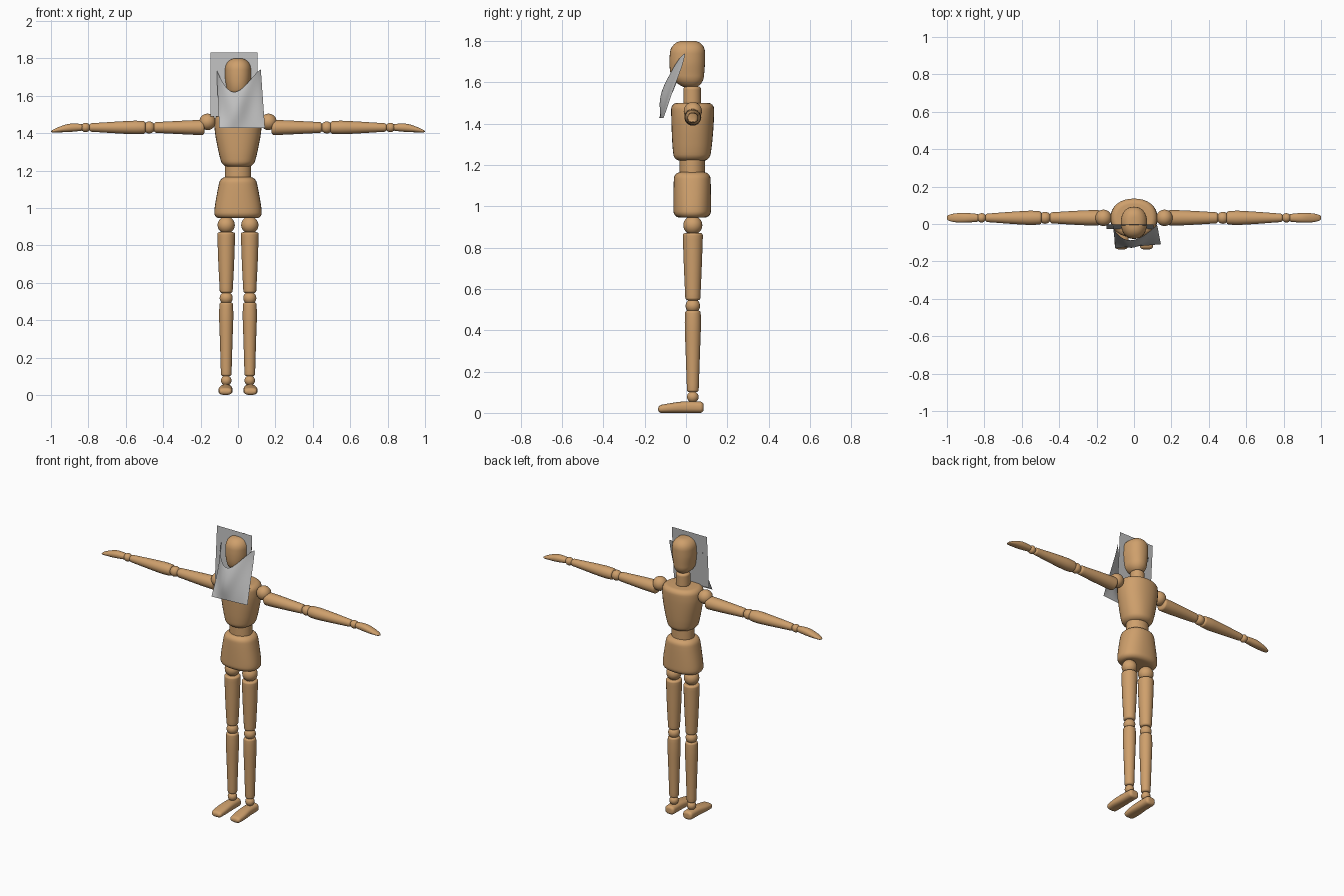
import bpy, bmesh
from math import sin, cos, pi, sqrt

cube = bpy.data.objects.get("Cube")
if cube:
    bpy.data.objects.remove(cube, do_unlink=True)


def material(name, rgb):
    m = bpy.data.materials.new(name)
    m.use_nodes = True
    color = (*rgb, 1)
    m.diffuse_color = color
    m.node_tree.nodes["Principled BSDF"].inputs["Base Color"].default_value = color
    return m


WOOD = material("warm wood", (0.62, 0.35, 0.15))
CLOTH = material("grey cloth", (0.52, 0.52, 0.52))
DEPTH = 0.033  # y of the body's centre line


def finish(name, bm, mat, solid=True):
    if solid:
        bmesh.ops.recalc_face_normals(bm, faces=bm.faces[:])
    mesh = bpy.data.meshes.new(name)
    bm.to_mesh(mesh)
    bm.free()
    mesh.materials.append(mat)
    obj = bpy.data.objects.new(name, mesh)
    bpy.context.collection.objects.link(obj)
    bpy.ops.object.select_all(action='DESELECT')
    obj.select_set(True)
    bpy.context.view_layer.objects.active = obj
    bpy.ops.object.shade_smooth_by_angle(angle=0.8)
    return obj


def sample(rings, t):
    """Smooth interpolation between the given cross-sections."""
    def slope(i, k):
        a, b = max(i - 1, 0), min(i + 1, len(rings) - 1)
        return (rings[b][k] - rings[a][k]) / (rings[b][0] - rings[a][0])
    i = 0
    while i < len(rings) - 2 and t > rings[i + 1][0]:
        i += 1
    h = rings[i + 1][0] - rings[i][0]
    s = (t - rings[i][0]) / h
    s2, s3 = s * s, s * s * s
    return [(2*s3 - 3*s2 + 1) * rings[i][k] + (3*s2 - 2*s3) * rings[i + 1][k]
            + h * ((s3 - 2*s2 + s) * slope(i, k) + (s3 - s2) * slope(i + 1, k))
            for k in range(1, 5)]


def loft(name, axis, rings, fillet, power=2.0, side=1, segs=32):
    """Rings are (position, centre a, centre b, radius a, radius b); ends are rounded."""
    lo, hi = rings[0][0], rings[-1][0]
    arc = [fillet * (1 - cos(pi / 2 * k / 6)) for k in range(6)]
    body = [lo + fillet + (hi - lo - 2 * fillet) * k / 16 for k in range(17)]
    stations = [lo + d for d in arc] + body + [hi - d for d in reversed(arc)]
    bm = bmesh.new()
    loops = []
    for t in stations:
        ca, cb, ra, rb = sample(rings, t)
        d = min(t - lo, hi - t, fillet)
        inset = fillet - sqrt(max(fillet ** 2 - (fillet - d) ** 2, 0))
        ra, rb = max(ra - inset, 0.002), max(rb - inset, 0.002)
        loop = []
        for k in range(segs):
            c, s = cos(2 * pi * k / segs), sin(2 * pi * k / segs)
            a = ca + ra * abs(c) ** (2 / power) * (1 if c > 0 else -1)
            b = cb + rb * abs(s) ** (2 / power) * (1 if s > 0 else -1)
            p = {'x': (t, a, b), 'y': (a, t, b), 'z': (a, b, t)}[axis]
            loop.append(bm.verts.new((p[0] * side, p[1], p[2])))
        loops.append(loop)
    for l0, l1 in zip(loops, loops[1:]):
        for k in range(segs):
            n = (k + 1) % segs
            bm.faces.new((l0[k], l0[n], l1[n], l1[k]))
    bm.faces.new(loops[0])
    bm.faces.new(loops[-1])
    return finish(name, bm, WOOD)


def ball(name, x, z, r):
    bm = bmesh.new()
    bmesh.ops.create_uvsphere(bm, u_segments=24, v_segments=16, radius=r)
    bmesh.ops.translate(bm, verts=bm.verts[:], vec=(x, DEPTH, z))
    return finish(name, bm, WOOD)


def sheet(name, point, n=24):
    bm = bmesh.new()
    g = [[bm.verts.new(point(i / n, j / n)) for i in range(n + 1)] for j in range(n + 1)]
    for j in range(n):
        for i in range(n):
            bm.faces.new((g[j][i], g[j + 1][i], g[j + 1][i + 1], g[j][i + 1]))
    return finish(name, bm, CLOTH, solid=False)


# Head, neck and trunk
loft("head", 'z', [(1.57, 0, 0.022, 0.052, 0.058), (1.63, 0, 0.008, 0.061, 0.079),
                   (1.70, 0, 0.006, 0.07, 0.086), (1.80, 0, 0.01, 0.068, 0.082)], 0.055, 2.2)
loft("neck", 'z', [(1.49, 0, 0.03, 0.043, 0.043), (1.58, 0, 0.03, 0.043, 0.043)], 0.015)
loft("chest", 'z', [(1.22, 0, 0.028, 0.083, 0.086), (1.30, 0, 0.03, 0.104, 0.096),
                    (1.42, 0, 0.032, 0.125, 0.103), (1.50, 0, 0.032, 0.122, 0.104)], 0.03, 2.2)
loft("waist", 'z', [(1.15, 0, 0.03, 0.07, 0.061), (1.23, 0, 0.03, 0.07, 0.061)], 0.012)
loft("pelvis", 'z', [(0.945, 0, 0.03, 0.128, 0.09), (1.0, 0, 0.03, 0.125, 0.091),
                     (1.10, 0, 0.03, 0.108, 0.09), (1.165, 0, 0.03, 0.094, 0.087)], 0.03, 2.3)

# Limbs, once for each side
for label, side in (("left", 1), ("right", -1)):
    leg = 0.063
    ball(label + "_hip_ball", side * leg, 0.908, 0.046)
    loft(label + "_thigh", 'z', [(0.545, leg, DEPTH, 0.034, 0.036), (0.70, leg, DEPTH, 0.042, 0.043),
                                 (0.87, leg, DEPTH, 0.048, 0.049)], 0.012, side=side)
    ball(label + "_knee_ball", side * leg, 0.518, 0.035)
    loft(label + "_shin", 'z', [(0.10, leg, DEPTH, 0.028, 0.028), (0.30, leg, DEPTH, 0.034, 0.035),
                                (0.42, leg, DEPTH, 0.038, 0.039), (0.495, leg, DEPTH, 0.036, 0.038)],
         0.012, side=side)
    ball(label + "_ankle_ball", side * leg, 0.077, 0.028)
    loft(label + "_foot", 'y', [(-0.135, 0.067, 0.018, 0.034, 0.018), (-0.07, 0.067, 0.024, 0.038, 0.024),
                                (0.0, 0.065, 0.028, 0.035, 0.028), (0.085, 0.064, 0.027, 0.033, 0.027)],
         0.016, 2.6, side=side)

    arm = 1.43
    ball(label + "_shoulder_ball", side * 0.163, 1.46, 0.044)
    loft(label + "_upper_arm", 'x', [(0.18, DEPTH, arm, 0.041, 0.041), (0.26, DEPTH, arm, 0.04, 0.038),
                                     (0.45, DEPTH, arm, 0.029, 0.028)], 0.014, side=side)
    ball(label + "_elbow_ball", side * 0.475, arm, 0.032)
    loft(label + "_forearm", 'x', [(0.495, DEPTH, arm, 0.035, 0.034), (0.56, DEPTH, arm, 0.038, 0.036),
                                   (0.795, DEPTH, arm, 0.022, 0.022)], 0.012, side=side)
    ball(label + "_wrist_ball", side * 0.815, arm, 0.025)
    loft(label + "_hand", 'x', [(0.83, DEPTH, 1.431, 0.02, 0.018), (0.90, DEPTH, 1.428, 0.026, 0.022),
                                (0.96, DEPTH, 1.418, 0.023, 0.014), (1.0, DEPTH, 1.408, 0.013, 0.005)],
         0.01, 2.2, side=side)


# Flat cloth standing through the head
def panel_point(u, v):
    return (-0.148 + 0.253 * u, -0.004 - 0.022 * v, 1.83 - 0.34 * v)


# Cloth draped under the chin, with raised corners and soft folds
def drape_point(u, v):
    sag = max(sin(pi * u ** 0.76), 0) ** 1.3
    mid = sin(pi * u)
    top_z = 1.74 - 0.12 * sag
    top_y = -0.004 - 0.083 * sag ** 0.7
    bottom_y = -0.13 + 0.022 * u
    s = v ** (1.25 - 0.45 * mid)
    fold = 0.007 * sin(pi * v) * sin(3 * pi * u + 2 * v)
    return ((-0.115 + 0.015 * v) * (1 - u) + (0.122 + 0.022 * v) * u,
            top_y + (bottom_y - top_y) * s - 0.012 * sin(pi * v) * mid + fold,
            top_z + (1.428 - top_z) * v)


sheet("back_cloth", panel_point, 4)
sheet("draped_cloth", drape_point)
